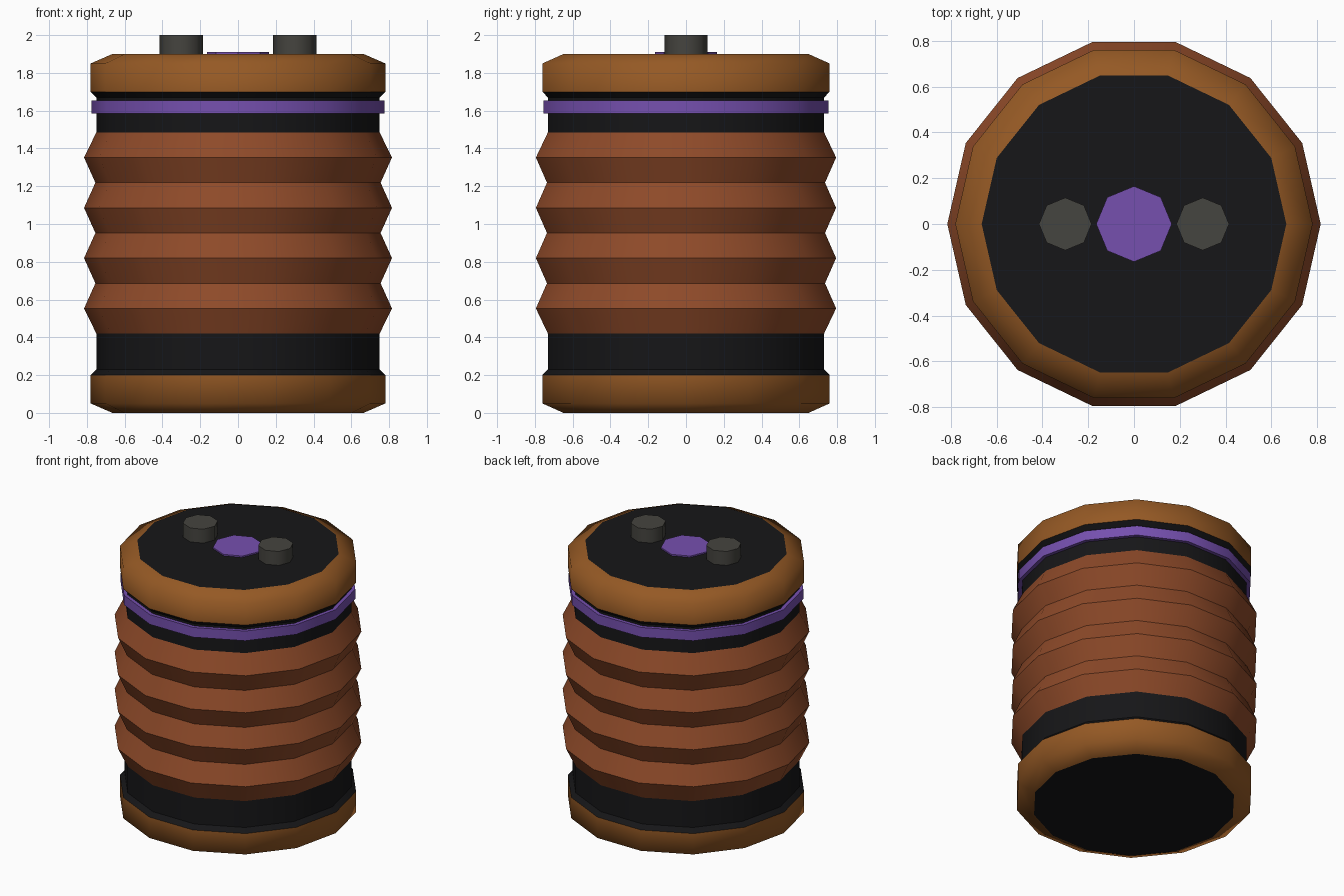
import bpy, bmesh
from math import cos, sin, tau, radians

if "Cube" in bpy.data.objects:
    bpy.data.objects.remove(bpy.data.objects["Cube"])


def material(name, rgb):
    m = bpy.data.materials.new(name)
    m.diffuse_color = (*rgb, 1)
    m.use_nodes = True
    m.node_tree.nodes["Principled BSDF"].inputs["Base Color"].default_value = m.diffuse_color
    return m


BLACK = material("black", (0.008, 0.008, 0.009))
OCHRE = material("ochre", (0.30, 0.10, 0.018))
RUST = material("rust", (0.27, 0.068, 0.022))
PURPLE = material("purple", (0.18, 0.08, 0.43))
GREY = material("grey", (0.06, 0.058, 0.05))


def lathe(name, profile, mat, sides=14, cap_start=False, cap_end=False,
          closed=False, x=0, smooth=30):
    """Revolve (radius, z) points, listed from bottom to top, around z."""
    bm = bmesh.new()
    rings = [[bm.verts.new((r * cos(tau * i / sides), r * sin(tau * i / sides), z))
              for i in range(sides)] for r, z in profile]
    pairs = list(zip(rings, rings[1:]))
    if closed:
        pairs.append((rings[-1], rings[0]))
    for lo, hi in pairs:
        for i in range(sides):
            j = (i + 1) % sides
            bm.faces.new((lo[i], lo[j], hi[j], hi[i]))
    if cap_start:
        bm.faces.new(rings[0][::-1])
    if cap_end:
        bm.faces.new(rings[-1])
    mesh = bpy.data.meshes.new(name)
    bm.to_mesh(mesh)
    bm.free()
    mesh.materials.append(mat)
    ob = bpy.data.objects.new(name, mesh)
    ob.location.x = x
    bpy.context.collection.objects.link(ob)
    if smooth:
        bpy.ops.object.select_all(action='DESELECT')
        ob.select_set(True)
        bpy.context.view_layer.objects.active = ob
        bpy.ops.object.shade_smooth_by_angle(angle=radians(smooth))
    return ob


# End caps with wide chamfers
lathe("bottom_cap", [(0.665, 0), (0.78, 0.05), (0.78, 0.2)], OCHRE, smooth=75)
lathe("top_cap", [(0.78, 1.7), (0.78, 1.85), (0.665, 1.9)], OCHRE, smooth=75)

# Flat black end plates
lathe("bottom_plate", [(0.665, 0)], BLACK, cap_start=True, smooth=0)
lathe("top_plate", [(0.665, 1.9)], BLACK, cap_end=True, smooth=0)

# Black collars flaring out to the caps
lathe("lower_collar", [(0.78, 0.2), (0.75, 0.23), (0.75, 0.42)], BLACK)
lathe("upper_collar", [(0.75, 1.485), (0.75, 1.67), (0.78, 1.7)], BLACK)

# Pleated body, four ridges
step = (1.485 - 0.42) / 8
pleats = [(0.815 if k % 2 else (0.75 if k in (0, 8) else 0.755), 0.42 + k * step)
          for k in range(9)]
lathe("pleated_body", pleats, RUST)

# Purple band around the upper collar
lathe("purple_band", [(0.745, 1.585), (0.775, 1.585), (0.775, 1.655), (0.745, 1.655)],
      PURPLE, closed=True)

# Badge and two terminals on the top plate
lathe("top_badge", [(0.165, 1.9), (0.165, 1.91)], PURPLE, sides=8, cap_end=True, smooth=0)
for side, x in (("left", -0.3), ("right", 0.3)):
    lathe(side + "_terminal", [(0.115, 1.9), (0.115, 2.0)], GREY, sides=8,
          cap_end=True, x=x, smooth=50)
